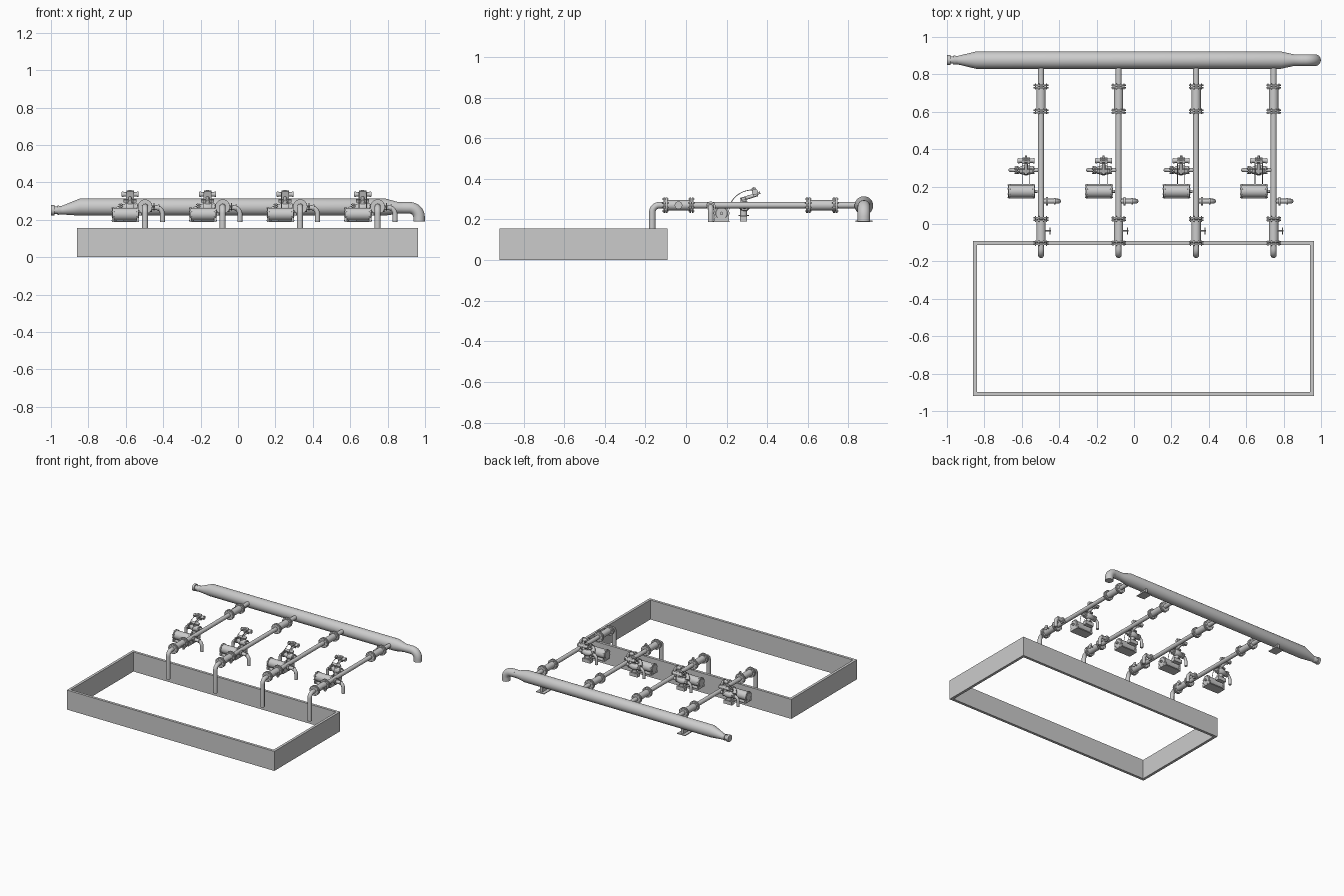
import bpy, bmesh, math
from mathutils import Vector, Matrix

if "Cube" in bpy.data.objects:
    bpy.data.objects.remove(bpy.data.objects["Cube"])

made = []


def finish(name, bm):
    bmesh.ops.recalc_face_normals(bm, faces=bm.faces[:])
    me = bpy.data.meshes.new(name)
    bm.to_mesh(me)
    bm.free()
    ob = bpy.data.objects.new(name, me)
    bpy.context.collection.objects.link(ob)
    made.append(ob)
    return ob


def box(name, centre, size, tilt=0):
    bm = bmesh.new()
    m = Matrix.Translation(centre) @ Matrix.Rotation(tilt, 4, 'X') @ Matrix.Diagonal((*size, 1))
    bmesh.ops.create_cube(bm, size=1, matrix=m)
    return finish(name, bm)


def skin(name, rings):
    """Join rings of points with quads and cap both ends."""
    bm = bmesh.new()
    vs = [[bm.verts.new(p) for p in ring] for ring in rings]
    n = len(vs[0])
    for a, b in zip(vs, vs[1:]):
        for i in range(n):
            bm.faces.new((a[i], a[(i + 1) % n], b[(i + 1) % n], b[i]))
    bm.faces.new(vs[0])
    bm.faces.new(vs[-1])
    return finish(name, bm)


def ring(c, d, r, n):
    q = Vector(d).to_track_quat('Z', 'Y')
    return [Vector(c) + q @ Vector((r * math.cos(2 * math.pi * i / n),
                                    r * math.sin(2 * math.pi * i / n), 0)) for i in range(n)]


def lathe(name, origin, axis, profile, n=24):
    """Turned part: profile is (distance along axis, radius)."""
    d = Vector(axis).normalized()
    return skin(name, [ring(Vector(origin) + d * t, d, r, n) for t, r in profile])


def rod(name, a, b, r, n=20):
    d = Vector(b) - Vector(a)
    return lathe(name, a, d, [(0, r), (d.length, r)], n)


def elbow(name, a, corner, b, bend, r, n=20):
    """Pipe from a to b with a rounded right-angle turn at corner."""
    a, k, b = Vector(a), Vector(corner), Vector(b)
    d1, d2 = (k - a).normalized(), (b - k).normalized()
    c = k - d1 * bend + d2 * bend
    # fixed frame: side is normal to the bend plane
    side = d1.cross(d2)
    pts = [(a, d1)]
    for i in range(9):
        t = math.pi / 2 * i / 8
        pts.append((c - d2 * bend * math.cos(t) + d1 * bend * math.sin(t),
                    d1 * math.cos(t) + d2 * math.sin(t)))
    pts.append((b, d2))
    rings = []
    for p, d in pts:
        u = side.cross(d)
        rings.append([p + (side * math.cos(2 * math.pi * i / n) + u * math.sin(2 * math.pi * i / n)) * r
                      for i in range(n)])
    return skin(name, rings)


def flange(name, c, axis, r, w=0.008, gap=0.004):
    """Pair of bolted discs."""
    d = Vector(axis)
    for s in (-1, 1):
        m = Vector(c) + d * s * (w + gap) / 2
        rod(name, m - d * w / 2, m + d * w / 2, r)
    q = d.to_track_quat('Z', 'Y')
    for i in range(8):
        t = math.pi * (i + .5) / 4
        p = Vector(c) + q @ Vector((r * .82 * math.cos(t), r * .82 * math.sin(t), 0))
        rod(name + "_bolt", p - d * (w + .007), p + d * (w + .007), .003, 6)


Z = 0.27
X0 = -0.497
STEP = 0.4145

# one complete branch line, repeated later
# riser and long pipe
elbow("suction_pipe", (X0, 0.0, Z), (X0, -0.166, Z), (X0, -0.166, 0.055), 0.035, 0.016)
rod("branch_pipe", (X0, -0.01, Z), (X0, 0.85, Z), 0.016)
# flanged valve bodies
for y0, y1 in ((-0.102, 0.027), (0.602, 0.735)):
    rod("valve_body", (X0, y0, Z), (X0, y1, Z), 0.025)
    for y in (y0, y1):
        flange("pipe_flange", (X0, y, Z), (0, 1, 0), 0.039)
# side lever with small wheel
rod("lever_stem", (X0, -0.037, Z), (X0 + 0.054, -0.037, Z), 0.004, 10)
rod("lever_wheel", (X0 + 0.046, -0.037, Z), (X0 + 0.05, -0.037, Z), 0.019)
# side outlet
elbow("outlet_pipe", (X0, 0.122, 0.265), (X0 + 0.093, 0.122, 0.265), (X0 + 0.093, 0.122, 0.187), 0.035, 0.013)
rod("outlet_collar", (X0 + 0.026, 0.122, 0.265), (X0 + 0.036, 0.122, 0.265), 0.023)
rod("outlet_collar", (X0 + 0.07, 0.122, 0.265), (X0 + 0.076, 0.122, 0.265), 0.017)

# motor with end plates, bolts, fins and base
MX, MY, MZ = X0 - 0.105, 0.175, 0.23
lathe("motor_body", (MX - 0.072, MY, MZ), (1, 0, 0),
      [(0, .028), (.006, .034), (.138, .034), (.144, .028)], 20)
for x in (MX - 0.066, MX + 0.066):
    rod("motor_end_plate", (x - .004, MY, MZ), (x + .004, MY, MZ), 0.039)
    for i in range(8):
        t = math.pi * (i + .5) / 4
        p = Vector((x, MY + .036 * math.cos(t), MZ + .036 * math.sin(t)))
        rod("motor_bolt", p - Vector((.008, 0, 0)), p + Vector((.008, 0, 0)), .003, 6)
    box("motor_foot", (x, MY, 0.198), (.012, .074, .022))
rod("motor_shaft", (MX + .07, MY, MZ), (MX + .085, MY, MZ), 0.008)
box("motor_base", (MX, MY, 0.19), (.14, .078, .006))

# control valve pipe running left and turning down
VX, VY, VZ = X0 - 0.08, 0.288, 0.265
elbow("valve_pipe", (X0, VY, VZ), (X0 - 0.163, VY, VZ), (X0 - 0.163, VY, 0.19), 0.035, 0.011)
for dx in (-0.05, 0.034):
    flange("valve_flange", (VX + dx, VY, VZ), (1, 0, 0), 0.022, .005, .002)
lathe("control_valve_body", (VX - 0.043, VY, VZ), (1, 0, 0),
      [(0, .012), (.018, .022), (.043, .027), (.068, .022), (.086, .012)])
# pedestal below valve
rod("valve_pedestal", (VX, VY - .004, VZ), (VX, VY - .004, 0.218), 0.017)
rod("pedestal_plate", (VX, VY - .004, 0.222), (VX, VY - .004, 0.216), 0.025)
box("pedestal_foot", (VX, VY - .004, 0.203), (.07, .034, .028))
# tilted actuator on top
rod("valve_bonnet", (VX, VY - .004, VZ), (VX, VY - .004, 0.305), 0.015)
rod("actuator_arm", (VX, .268, .297), (VX, .352, .323), 0.009)
box("actuator_clamp", (VX, .284, .302), (.07, .02, .014), .3)
rod("actuator_cylinder", (VX - .046, .339, .336), (VX + .046, .339, .336), 0.012)
for s in (-1, 1):
    x = VX + s * .04
    rod("actuator_cap", (x - .004, .339, .336), (x + .004, .339, .336), 0.015)
box("actuator_block", (VX, .338, .334), (.04, .022, .042), .3)
rod("actuator_knob", (VX - .008, .333, .353), (VX + .008, .333, .353), 0.006, 12)
rod("actuator_stem", (VX, .345, .325), (VX, .365, .332), 0.006, 12)
# thin air lines arching from motor to actuator
for s in (-1, 1):
    x = VX + s * .02
    pts = []
    for i in range(11):
        t = math.pi / 2 * i / 10
        pts.append(Vector((x, .335 - .12 * math.cos(t), .25 + .096 * math.sin(t))))
    skin("air_line", [ring(p, (0, math.sin(math.pi / 20 * i), math.cos(math.pi / 20 * i)), .002, 8)
                      for i, p in enumerate(pts)])
branch = list(made)

# large collecting header with reducers
R, HY = 0.046, 0.876
prof = [(-0.945, .022, .251), (-0.845, R, .268), (0.786, R, .268), (0.855, .031, .264), (0.9, .031, .264)]
skin("header_pipe", [ring((x, HY, z), (1, 0, 0), r, 32) for x, r, z in prof])
lathe("header_end_flange", (-1, HY, .251), (1, 0, 0),
      [(0, .027), (.018, .027), (.018, .019), (.036, .019), (.036, .025), (.056, .022)])
elbow("header_outlet_elbow", (0.88, HY, .264), (0.968, HY, .264), (0.968, HY, .19), 0.05, 0.031, 28)
# header supports
for x in (-0.6, 0.64):
    box("header_support", (x, HY, .212), (.02, .056, .04))
    box("header_support_plate", (x, HY, .191), (.07, .084, .006))

# open rectangular basin wall
bm = bmesh.new()
loops = []
for t in (0, 0.021):
    a, b, c, d = -0.861 + t, 0.963 - t, -0.919 + t, -0.092 - t
    loops.append([[bm.verts.new((x, y, z)) for x, y in ((a, c), (b, c), (b, d), (a, d))] for z in (0, .155)])
(o0, o1), (i0, i1) = loops
for p, q in ((o0, o1), (o1, i1), (i1, i0), (i0, o0)):
    for k in range(4):
        m = (k + 1) % 4
        bm.faces.new((p[k], p[m], q[m], q[k]))
finish("basin_wall", bm)

# smooth shading, sharp edges kept
bpy.ops.object.select_all(action='DESELECT')
for ob in made:
    ob.select_set(True)
bpy.context.view_layer.objects.active = made[0]
bpy.ops.object.shade_smooth_by_angle(angle=math.radians(35))

# repeat the branch line
for k in range(1, 4):
    for ob in branch:
        c = ob.copy()
        c.location.x = STEP * k
        bpy.context.collection.objects.link(c)
